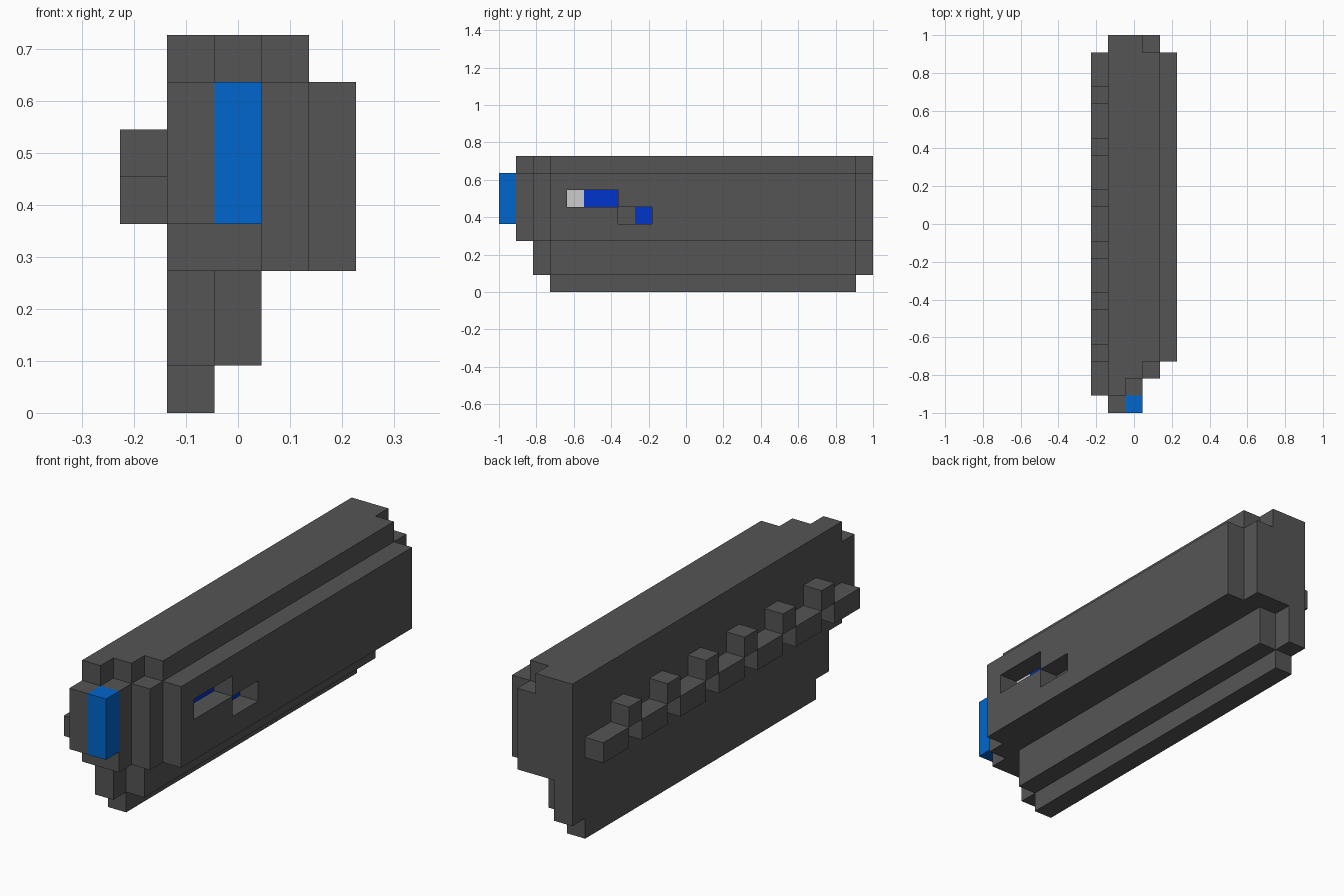
import bpy, bmesh
from mathutils import Vector

if "Cube" in bpy.data.objects:
    bpy.data.objects.remove(bpy.data.objects["Cube"])

U = 2 / 22                       # edge of one block; the model is 5 x 22 x 8 blocks


def material(name, srgb):
    lin = [((c / 255 + 0.055) / 1.055) ** 2.4 if c > 10 else c / 255 / 12.92 for c in srgb]
    m = bpy.data.materials.new(name)
    m.diffuse_color = (*lin, 1)
    m.use_nodes = True
    m.node_tree.nodes["Principled BSDF"].inputs["Base Color"].default_value = m.diffuse_color
    return m


GREY = material("dark_grey", (0x55, 0x55, 0x55))
BLUE = material("light_blue", (0, 0x66, 0xCC))
DEEP = material("deep_blue", (0, 0x33, 0xCC))
PALE = material("pale_grey", (0xCC, 0xCC, 0xCC))


def box(x0, x1, y0, y1, z0, z1):
    """All block cells in a half-open range."""
    return {(x, y, z) for x in range(x0, x1) for y in range(y0, y1) for z in range(z0, z1)}


def build(name, cells, solid, mat):
    """Make an object from the outer faces of its cells."""
    bm = bmesh.new()
    for c in cells:
        for axis in range(3):
            for side in (0, 1):
                n = list(c)
                n[axis] += 2 * side - 1
                if tuple(n) in solid:
                    continue
                a, b = (axis + 1) % 3, (axis + 2) % 3
                corners = []
                for da, db in ((0, 0), (1, 0), (1, 1), (0, 1)):
                    p = Vector(c)
                    p[axis] += side
                    p[a] += da
                    p[b] += db
                    corners.append(bm.verts.new((p - Vector((2.5, 11, 0))) * U))
                bm.faces.new(corners if side else corners[::-1])
    bmesh.ops.remove_doubles(bm, verts=bm.verts, dist=1e-4)
    me = bpy.data.meshes.new(name)
    bm.to_mesh(me)
    bm.free()
    me.materials.append(mat)
    bpy.context.collection.objects.link(bpy.data.objects.new(name, me))


# Main body: stepped columns at both ends
body = box(1, 2, 0, 22, 4, 7) | box(1, 3, 1, 22, 3, 7)
body |= box(3, 4, 2, 22, 3, 7)
# Right side plate with a stepped slot
plate = box(4, 5, 3, 21, 3, 7) - box(4, 5, 4, 7, 5, 6) - box(4, 5, 7, 9, 4, 5)
# Top ridge
ridge = box(1, 2, 1, 22, 7, 8) | box(2, 3, 2, 22, 7, 8) | box(3, 4, 3, 21, 7, 8)
# Lower keel
keel = box(1, 2, 2, 22, 1, 3) | box(2, 3, 3, 21, 1, 3) | box(1, 2, 3, 21, 0, 1)
# Zigzag rail on the left side
rail = set()
for y in range(1, 21):
    rail.add((0, y, 5 if y % 3 == 0 else 4))
# Coloured front light and slot markers
light = box(2, 3, 0, 1, 4, 7)
marker = box(3, 4, 5, 7, 5, 6) | box(3, 4, 8, 9, 4, 5)
tip = box(3, 4, 4, 5, 5, 6)
body -= marker | tip

solid = body | plate | ridge | keel | rail | light | marker | tip
for name, cells, mat in (("body", body, GREY), ("side_plate", plate, GREY),
                         ("top_ridge", ridge, GREY), ("keel", keel, GREY),
                         ("side_rail", rail, GREY), ("front_light", light, BLUE),
                         ("slot_marker", marker, DEEP), ("slot_tip", tip, PALE)):
    build(name, cells, solid, mat)
